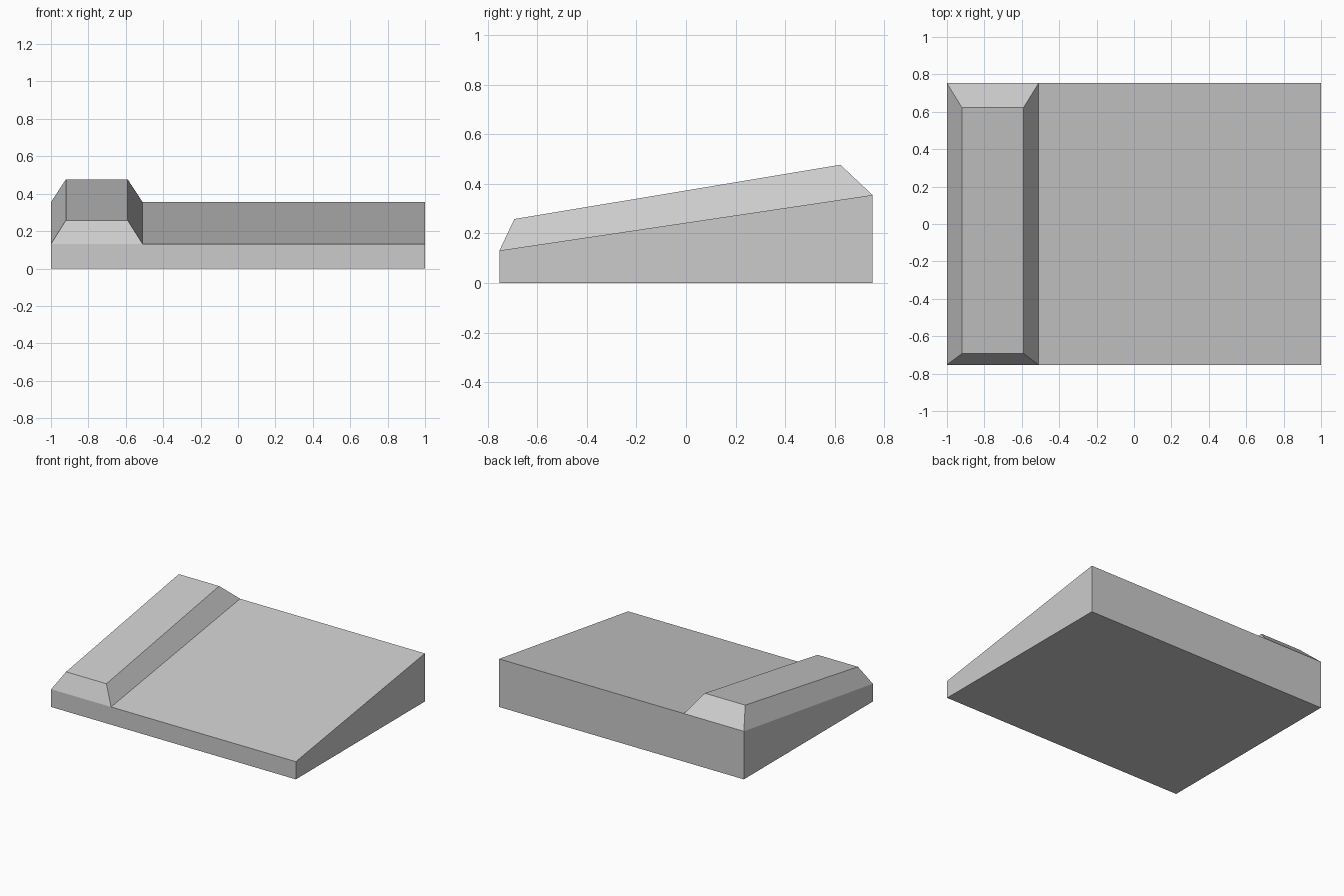
import bpy
import bmesh

cube = bpy.data.objects.get("Cube")
if cube:
    bpy.data.objects.remove(cube, do_unlink=True)

# Single plain grey
grey = bpy.data.materials.new("plain_grey")
grey.use_nodes = True
colour = (0.6, 0.6, 0.6, 1)
grey.diffuse_color = colour
grey.node_tree.nodes["Principled BSDF"].inputs["Base Color"].default_value = colour

# Sloping wedge: side profile in (y, z) extruded across x
profile = [(-0.753, 0), (0.753, 0), (0.753, 0.355), (-0.753, 0.131)]
bm = bmesh.new()
side = bm.faces.new([bm.verts.new((-1, y, z)) for y, z in profile])
swept = bmesh.ops.extrude_face_region(bm, geom=[side], use_keep_orig=True)
for v in swept["geom"]:
    if isinstance(v, bmesh.types.BMVert):
        v.co.x = 1
bmesh.ops.recalc_face_normals(bm, faces=bm.faces)

# Split the deck where the raised ridge begins
bmesh.ops.bisect_plane(bm, geom=bm.verts[:] + bm.edges[:] + bm.faces[:],
                       plane_co=(-0.51, 0, 0), plane_no=(1, 0, 0))
bm.normal_update()
strip = min((f for f in bm.faces if f.normal.z > 0.5),
            key=lambda f: f.calc_center_median().x)

# Inset the strip and lift it into a ridge with bevelled sides
bmesh.ops.inset_individual(bm, faces=[strip], thickness=0.05)
middle = strip.calc_center_median()
for v in strip.verts:
    v.co.x = -0.92 if v.co.x < middle.x else -0.59
    v.co.y, v.co.z = (-0.693, 0.258) if v.co.y < middle.y else (0.623, 0.477)
bmesh.ops.recalc_face_normals(bm, faces=bm.faces)

mesh = bpy.data.meshes.new("sloped_base_with_ridge")
bm.to_mesh(mesh)
bm.free()
mesh.materials.append(grey)
base = bpy.data.objects.new("sloped_base_with_ridge", mesh)
bpy.context.collection.objects.link(base)
